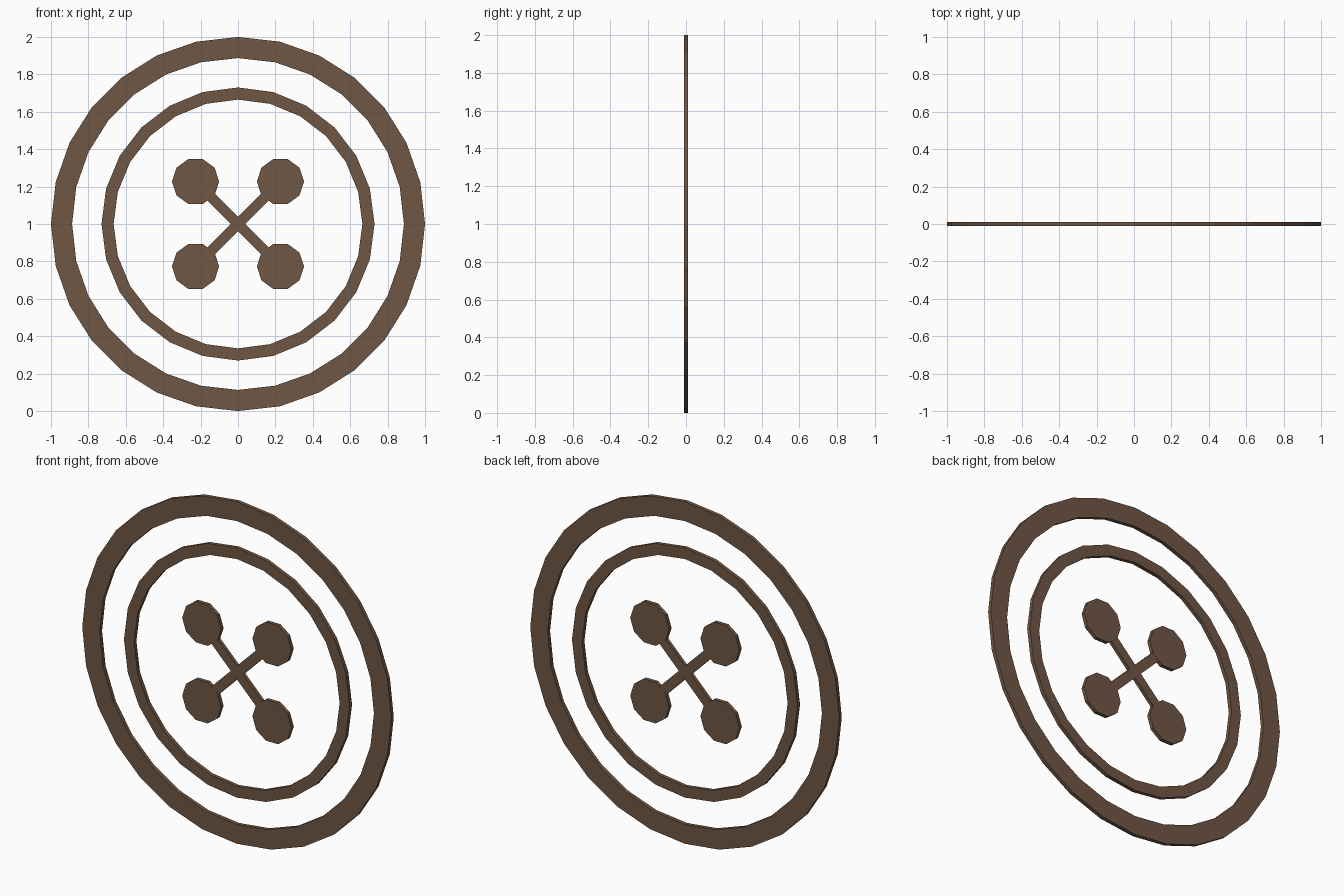
import bpy, bmesh
from math import cos, sin, pi

if "Cube" in bpy.data.objects:
    bpy.data.objects.remove(bpy.data.objects["Cube"])

CZ = 1.0       # height of the button's centre
T = 0.022      # plate thickness

brown = bpy.data.materials.new("brown")
brown.diffuse_color = (0.16, 0.095, 0.056, 1)
brown.use_nodes = True
brown.node_tree.nodes["Principled BSDF"].inputs["Base Color"].default_value = brown.diffuse_color


def finish(name, bm):
    bmesh.ops.recalc_face_normals(bm, faces=bm.faces)
    me = bpy.data.meshes.new(name)
    bm.to_mesh(me)
    bm.free()
    me.materials.append(brown)
    ob = bpy.data.objects.new(name, me)
    bpy.context.collection.objects.link(ob)
    return ob


def circle(r, n, cx=0, cz=CZ):
    return [(cx + r * cos(2 * pi * i / n), cz + r * sin(2 * pi * i / n)) for i in range(n)]


def plate(name, outline, t=T):
    """Flat slab from an x-z outline."""
    bm = bmesh.new()
    face = bm.faces.new([bm.verts.new((x, -t / 2, z)) for x, z in outline])
    ext = bmesh.ops.extrude_face_region(bm, geom=[face], use_keep_orig=True)
    verts = [v for v in ext["geom"] if isinstance(v, bmesh.types.BMVert)]
    bmesh.ops.translate(bm, vec=(0, t, 0), verts=verts)
    return finish(name, bm)


def ring(name, r_out, r_in, n):
    """Flat ring with a rectangular section."""
    bm = bmesh.new()
    loops = [[bm.verts.new((x, y, z)) for x, z in circle(r, n)]
             for r, y in ((r_out, -T / 2), (r_out, T / 2), (r_in, T / 2), (r_in, -T / 2))]
    for k in range(4):
        a, b = loops[k], loops[(k + 1) % 4]
        for i in range(n):
            j = (i + 1) % n
            bm.faces.new((a[i], a[j], b[j], b[i]))
    return finish(name, bm)


# Rim and inner groove ring
ring("outer_rim", 1.0, 0.887, 28)
ring("inner_ring", 0.73, 0.665, 24)

# Four thread holes
for sx, side in ((-1, "left"), (1, "right")):
    for sz, level in ((-1, "lower"), (1, "upper")):
        plate(f"hole_{level}_{side}", circle(0.126, 10, sx * 0.227, CZ + sz * 0.227))

# Crossed thread: one 12-point X outline, ends hidden inside the holes
w, length = 0.028, 0.25
outline = []
for k in range(4):
    a = pi / 4 + k * pi / 2
    for u, v in ((length, -w), (length, w), (w, w)):
        outline.append((u * cos(a) - v * sin(a), CZ + u * sin(a) + v * cos(a)))
plate("crossed_thread", outline, T - 0.002)
